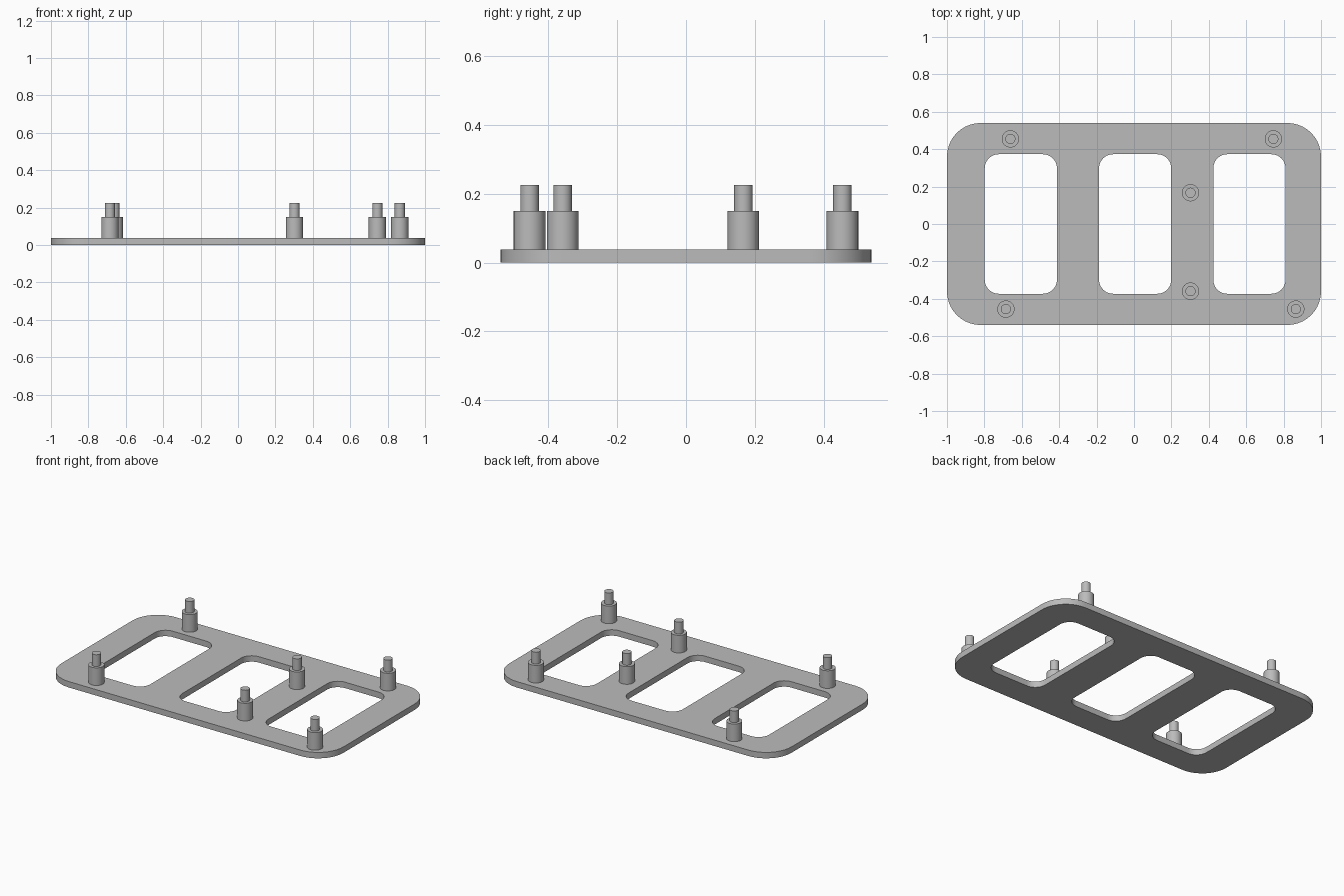
import bpy, bmesh
from math import sin, cos, pi, radians

cube = bpy.data.objects.get("Cube")
if cube:
    bpy.data.objects.remove(cube, do_unlink=True)

grey = bpy.data.materials.new("plain grey")
grey.use_nodes = True
colour = (0.5, 0.5, 0.5, 1)
grey.diffuse_color = colour
grey.node_tree.nodes["Principled BSDF"].inputs["Base Color"].default_value = colour

THICK = 0.038


def finish(name, bm):
    """Turn a bmesh into a smooth-shaded grey object with sharp edges kept."""
    bmesh.ops.recalc_face_normals(bm, faces=bm.faces)
    mesh = bpy.data.meshes.new(name)
    bm.to_mesh(mesh)
    bm.free()
    mesh.materials.append(grey)
    obj = bpy.data.objects.new(name, mesh)
    bpy.context.collection.objects.link(obj)
    bpy.ops.object.select_all(action="DESELECT")
    obj.select_set(True)
    bpy.context.view_layer.objects.active = obj
    bpy.ops.object.shade_smooth_by_angle(angle=radians(30))
    return obj


def rounded_rect(cx, hw, hh, r, steps=10):
    """Outline of a rectangle with round corners."""
    pts = []
    for i, (sx, sy) in enumerate(((1, 1), (-1, 1), (-1, -1), (1, -1))):
        for k in range(steps + 1):
            a = (i + k / steps) * pi / 2
            pts.append((cx + sx * (hw - r) + r * cos(a), sy * (hh - r) + r * sin(a)))
    return pts


# Base plate: filled outline with three window openings
outlines = [rounded_rect(0, 1, 0.54, 0.18)]
outlines += [rounded_rect(cx, 0.193, 0.373, 0.075) for cx in (-0.605, 0.006, 0.617)]
curve = bpy.data.curves.new("plate_outline", "CURVE")
curve.dimensions = "2D"
curve.fill_mode = "BOTH"
curve.extrude = THICK / 2
for pts in outlines:
    spline = curve.splines.new("POLY")
    spline.points.add(len(pts) - 1)
    for p, (x, y) in zip(spline.points, pts):
        p.co = (x, y, 0, 1)
    spline.use_cyclic_u = True
helper = bpy.data.objects.new("plate_outline", curve)
bpy.context.collection.objects.link(helper)
bpy.context.view_layer.update()
evaluated = helper.evaluated_get(bpy.context.evaluated_depsgraph_get())
bm = bmesh.new()
bm.from_mesh(evaluated.to_mesh())
evaluated.to_mesh_clear()
bpy.data.objects.remove(helper, do_unlink=True)
bmesh.ops.remove_doubles(bm, verts=bm.verts, dist=1e-5)
bmesh.ops.translate(bm, verts=bm.verts, vec=(0, 0, THICK / 2))
finish("base_plate", bm)


# Stepped standoff posts: a lathed profile of radius and height
def post(name, x, y, sides=32):
    profile = [(0.046, THICK), (0.046, 0.151), (0.027, 0.151), (0.027, 0.226)]
    bm = bmesh.new()
    rings = [[bm.verts.new((r * cos(2 * pi * i / sides), r * sin(2 * pi * i / sides), z))
              for i in range(sides)] for r, z in profile]
    for a, b in zip(rings, rings[1:]):
        for i in range(sides):
            j = (i + 1) % sides
            bm.faces.new((a[i], a[j], b[j], b[i]))
    bm.faces.new(rings[0][::-1])
    bm.faces.new(rings[-1])
    finish(name, bm).location = (x, y, 0)


post("back_right_post", -0.661, 0.455)
post("back_left_post", 0.745, 0.455)
post("front_right_post", -0.685, -0.455)
post("front_left_post", 0.865, -0.455)
post("middle_back_post", 0.302, 0.167)
post("middle_front_post", 0.302, -0.359)
